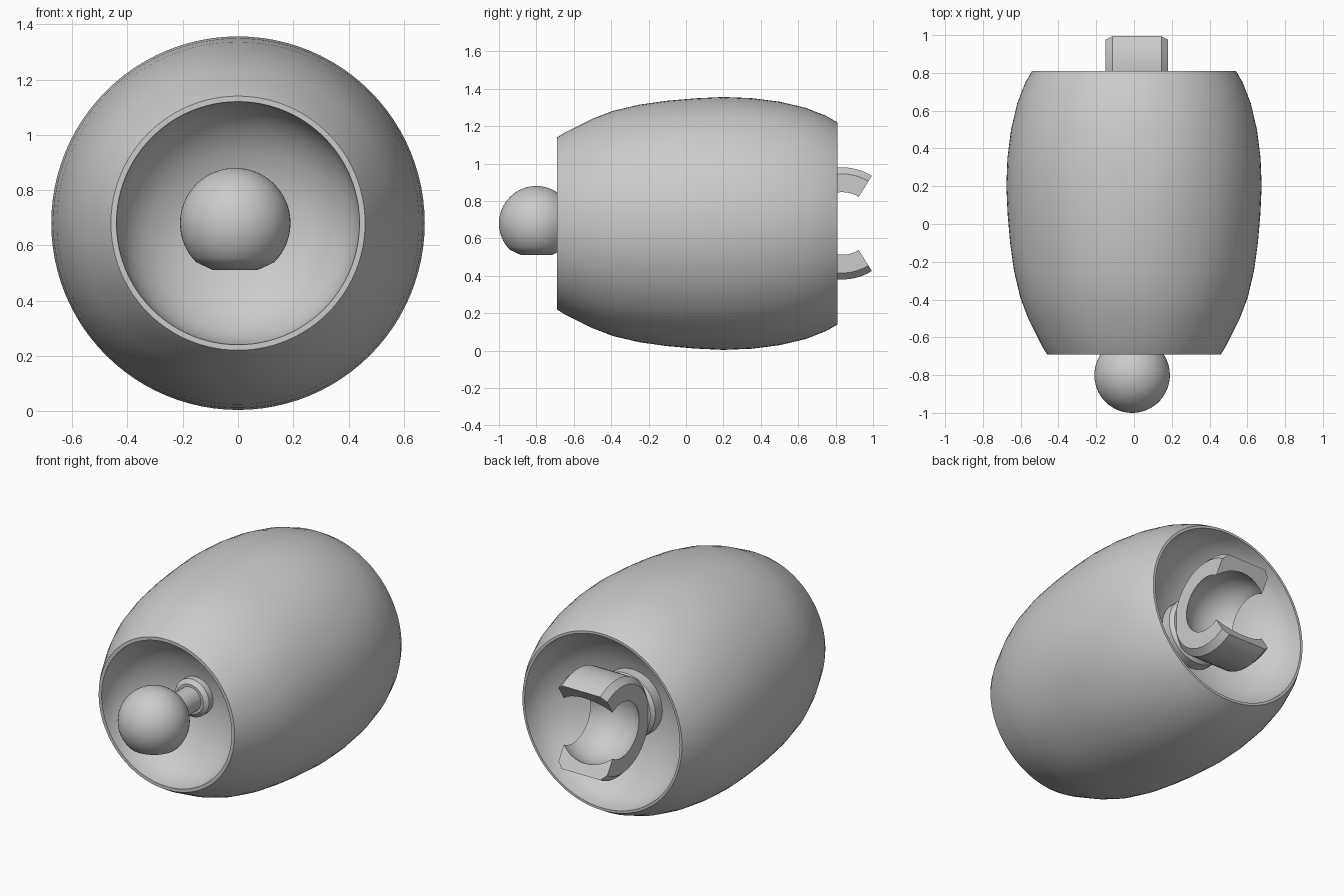
import bpy, bmesh
from math import sin, cos, pi, radians, sqrt
from mathutils import Matrix, Vector

cube = bpy.data.objects.get("Cube")
if cube:
    bpy.data.objects.remove(cube)

AXIS_Z = 0.68

grey = bpy.data.materials.new("plain grey")
grey.use_nodes = True
colour = (0.6, 0.6, 0.6, 1)
grey.diffuse_color = colour
grey.node_tree.nodes["Principled BSDF"].inputs["Base Color"].default_value = colour


def finish(name, bm, angle=35):
    bmesh.ops.remove_doubles(bm, verts=bm.verts, dist=0.0001)
    bmesh.ops.recalc_face_normals(bm, faces=bm.faces)
    mesh = bpy.data.meshes.new(name)
    bm.to_mesh(mesh)
    bm.free()
    mesh.materials.append(grey)
    obj = bpy.data.objects.new(name, mesh)
    bpy.context.collection.objects.link(obj)
    bpy.ops.object.select_all(action='DESELECT')
    obj.select_set(True)
    bpy.context.view_layer.objects.active = obj
    bpy.ops.object.shade_smooth_by_angle(angle=radians(angle))
    return obj


def lathe(name, profile, centre, axis, steps=64):
    """Spin (radius, height) points around the Y or Z axis."""
    bm = bmesh.new()
    turn = Matrix.Rotation(-pi / 2, 4, 'X') if axis == 'Y' else Matrix()
    verts = [bm.verts.new(turn @ Vector((r, 0, h))) for r, h in profile]
    edges = [bm.edges.new(pair) for pair in zip(verts, verts[1:])]
    bmesh.ops.spin(bm, geom=verts + edges, cent=(0, 0, 0), steps=steps,
                   axis=(0, 1, 0) if axis == 'Y' else (0, 0, 1), angle=2 * pi)
    bmesh.ops.translate(bm, verts=bm.verts, vec=centre)
    return finish(name, bm)


def bowl(rim_radius, rim_y, floor_y, count=10):
    """Concave end hollow, from rim to centre."""
    return [(rim_radius * cos(t), rim_y + (floor_y - rim_y) * sin(t))
            for t in (i * pi / 2 / count for i in range(count + 1))]


# Barrel shell with a bowl sunk into each end
outside = [(0.46, -0.69), (0.485, -0.65), (0.515, -0.59), (0.56, -0.5),
           (0.602, -0.39), (0.635, -0.25), (0.656, -0.1), (0.669, 0.05),
           (0.676, 0.2), (0.67, 0.35), (0.651, 0.5), (0.618, 0.64),
           (0.575, 0.75), (0.54, 0.81)]
front = bowl(0.44, -0.69, -0.38)
back = bowl(0.525, 0.81, 0.47)
lathe("barrel_body", front[::-1] + outside + back, (0, 0, AXIS_Z), 'Y', 96)

# Ball with a flattened, chamfered underside
R = 0.2
low = 0.75 * pi
ball = [(R * sin(t), R * cos(t)) for t in (low * i / 24 for i in range(25))]
lathe("ball", ball + [(0.08, -0.17), (0, -0.17)], (-0.01, -0.8, AXIS_Z), 'Z')

# Peg and its collar behind the ball
lathe("ball_peg", [(0, -0.72), (0.075, -0.72), (0.075, -0.34), (0, -0.34)],
      (-0.01, 0, AXIS_Z), 'Y', 32)
lathe("peg_collar", [(0, -0.45), (0.09, -0.45), (0.115, -0.43), (0.115, -0.34), (0, -0.34)],
      (-0.01, 0, AXIS_Z), 'Y', 32)

# Open clasp: chamfered band with a spherical seat, swept around the X axis
half, seat = 0.165, 0.235
section = [(-half, 0.265), (-0.13, 0.30), (0.13, 0.30), (half, 0.265)]
section += [(x, sqrt(seat ** 2 - x ** 2))
            for x in (half - i * half / 5 for i in range(11))]
bm = bmesh.new()
steps = 40
rings = []
for i in range(steps + 1):
    a = radians(58 + 244 * i / steps)
    rings.append([bm.verts.new((0.015 + x, 0.835 + r * cos(a), AXIS_Z + r * sin(a)))
                  for x, r in section])
n = len(section)
for one, two in zip(rings, rings[1:]):
    for j in range(n):
        k = (j + 1) % n
        bm.faces.new((one[j], one[k], two[k], two[j]))
bm.faces.new(rings[0])
bm.faces.new(rings[-1])
finish("socket_clasp", bm, 25)

# Round base joining the clasp to the hollow
lathe("socket_base", [(0, 0.58), (0.18, 0.58), (0.2, 0.56), (0.2, 0.44), (0, 0.44)],
      (0.015, 0, AXIS_Z), 'Y', 48)
